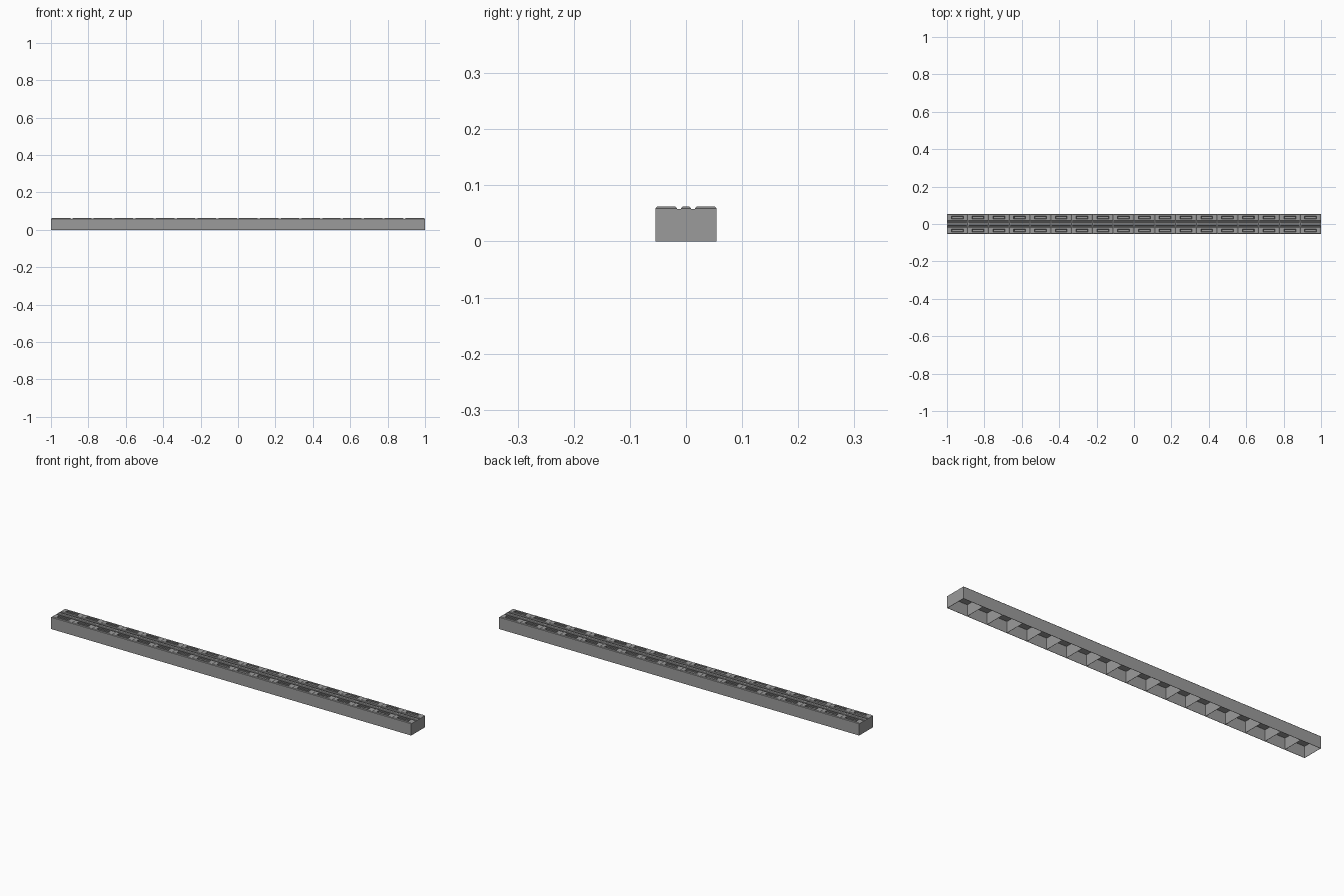
import bpy, bmesh

if "Cube" in bpy.data.objects:
    bpy.data.objects.remove(bpy.data.objects["Cube"])

N = 18                 # cells along the channel
L, W = 2.0, 0.108      # length and width
P = L / N              # cell pitch
T = 0.002              # wall thickness
ZB, ZT = 0.058, 0.062  # deck level and tread top


def material(name, v):
    m = bpy.data.materials.new(name)
    m.diffuse_color = (v, v, v, 1)
    m.use_nodes = True
    m.node_tree.nodes["Principled BSDF"].inputs["Base Color"].default_value = m.diffuse_color
    return m


GREY = material("dark_grey", 0.33)
DARK = material("recess_grey", 0.12)


def finish(name, bm):
    bmesh.ops.recalc_face_normals(bm, faces=bm.faces)
    me = bpy.data.meshes.new(name)
    me.materials.append(GREY)
    me.materials.append(DARK)
    bm.to_mesh(me)
    bm.free()
    ob = bpy.data.objects.new(name, me)
    bpy.context.collection.objects.link(ob)
    return ob


def ring(bm, x0, x1, y0, y1, z):
    return [bm.verts.new(p) for p in
            ((x0, y0, z), (x1, y0, z), (x1, y1, z), (x0, y1, z))]


def bridge(bm, a, b, mat=0):
    for i in range(4):
        j = (i + 1) % 4
        bm.faces.new((a[i], a[j], b[j], b[i])).material_index = mat


def tread(bm, cx, cy, steps, slot=False):
    """Nested rectangles (half x, half y, z) joined together and capped."""
    rings = [ring(bm, cx - hx, cx + hx, cy - hy, cy + hy, z) for hx, hy, z in steps]
    for i in range(len(rings) - 1):
        bridge(bm, rings[i], rings[i + 1], int(slot and i == len(rings) - 2))
    bm.faces.new(rings[-1]).material_index = int(slot)


# Channel body: closed deck and outer walls, open-bottomed cells
bm = bmesh.new()
base = ring(bm, -L / 2, L / 2, -W / 2, W / 2, 0)
deck = ring(bm, -L / 2, L / 2, -W / 2, W / 2, ZB)
bridge(bm, base, deck)
bm.faces.new(deck)
body = finish("channel_body", bm)
solid = body.modifiers.new("wall", 'SOLIDIFY')
solid.thickness = T
solid.offset = -1

# Cross walls between cells
bm = bmesh.new()
for i in range(1, N):
    x = -L / 2 + i * P
    lo = ring(bm, x - T / 4, x + T / 4, -W / 2 + T, W / 2 - T, 0)
    hi = ring(bm, x - T / 4, x + T / 4, -W / 2 + T, W / 2 - T, ZB - T)
    bridge(bm, lo, hi)
    bm.faces.new(lo)
finish("cross_walls", bm)

# Dark floors of the two long grooves
bm = bmesh.new()
for s in (-1, 1):
    f = bm.faces.new(ring(bm, -L / 2, L / 2, s * 0.0125 - 0.0035, s * 0.0125 + 0.0035, ZB + 0.0003))
    f.material_index = 1
finish("groove_floors", bm)

# Side treads with a recessed slot, and narrow centre treads
side, centre = bmesh.new(), bmesh.new()
hx, hy, b = P / 2, 0.019, 0.003
for i in range(N):
    x = -L / 2 + (i + 0.5) * P
    for s in (-1, 1):
        tread(side, x, s * (W / 2 - hy),
              [(hx, hy, ZB), (hx, hy, ZT - 0.003), (hx - 0.007, hy - b, ZT),
               (0.032, 0.009, ZT), (0.029, 0.006, ZB)], slot=True)
    tread(centre, x, 0,
          [(hx, 0.009, ZB), (hx, 0.009, ZT - 0.003), (hx - 0.007, 0.006, ZT)])
finish("side_treads", side)
finish("centre_treads", centre)
